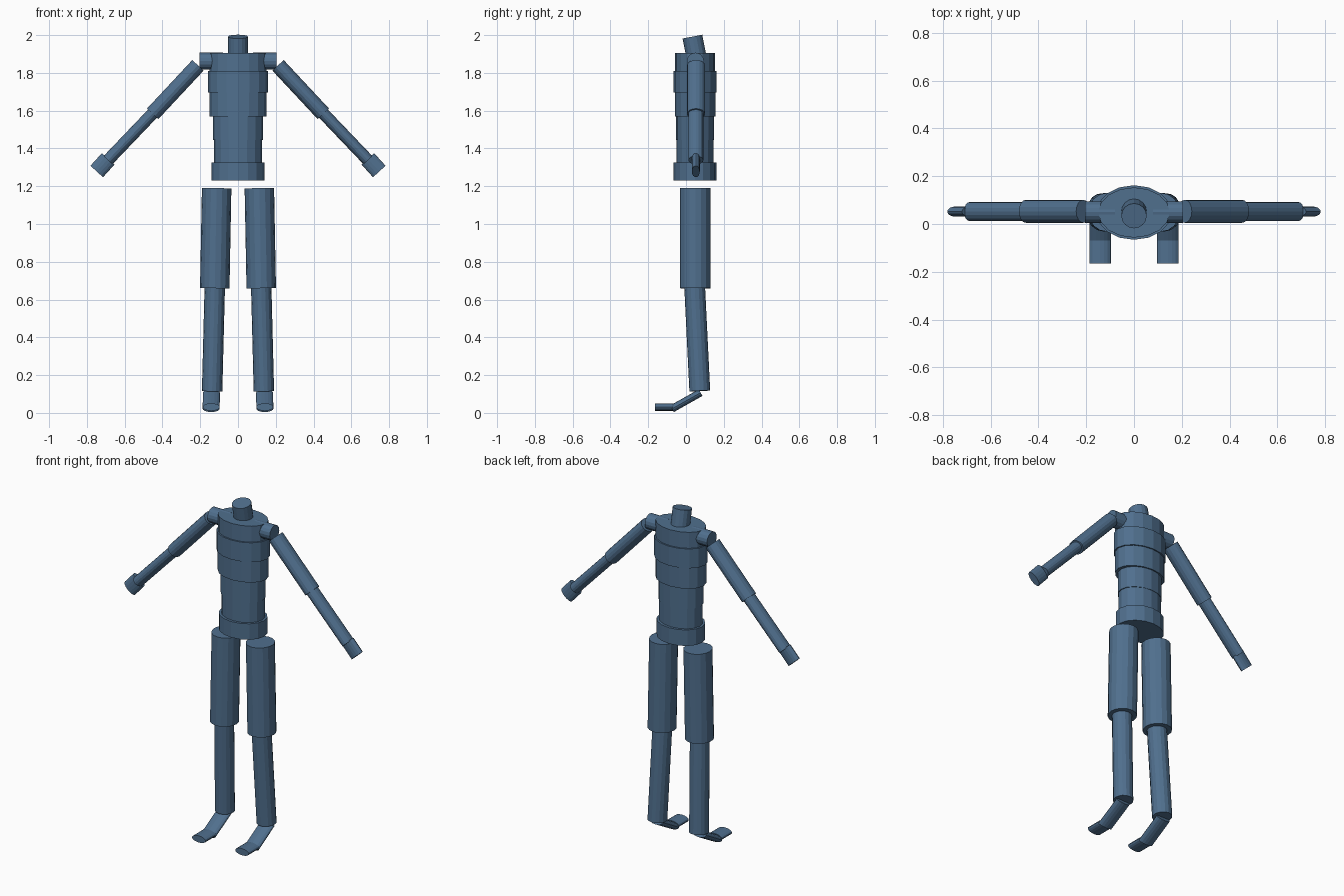
import bpy
import bmesh
from mathutils import Matrix, Vector

if "Cube" in bpy.data.objects:
    bpy.data.objects.remove(bpy.data.objects["Cube"])

SIDES = 16
blue = bpy.data.materials.new("steel blue")
blue.diffuse_color = (0.08, 0.16, 0.27, 1)
blue.use_nodes = True
blue.node_tree.nodes["Principled BSDF"].inputs["Base Color"].default_value = blue.diffuse_color


def tube(name, start, end, wide, deep, across):
    """Elliptical cylinder; 'wide' is its radius along the 'across' direction."""
    start, end = Vector(start), Vector(end)
    axis = (end - start).normalized()
    deep_dir = axis.cross(Vector(across)).normalized()
    wide_dir = deep_dir.cross(axis)
    mid = (start + end) / 2
    frame = Matrix((wide_dir, deep_dir, axis)).transposed().to_4x4()
    bm = bmesh.new()
    bmesh.ops.create_cone(bm, cap_ends=True, segments=SIDES,
                          radius1=1, radius2=1, depth=1)
    bm.transform(Matrix.Translation(mid) @ frame
                 @ Matrix.Diagonal((wide, deep, (end - start).length, 1)))
    bmesh.ops.recalc_face_normals(bm, faces=bm.faces)
    mesh = bpy.data.meshes.new(name)
    bm.to_mesh(mesh)
    bm.free()
    mesh.materials.append(blue)
    obj = bpy.data.objects.new(name, mesh)
    bpy.context.collection.objects.link(obj)
    return obj


X, Y = (1, 0, 0), (0, 1, 0)

# Torso: stacked oval bands, bottom z, top z, half width, half depth
for name, low, high, w, d in [
    ("pelvis", 1.23, 1.325, 0.14, 0.113),
    ("waist", 1.32, 1.45, 0.127, 0.098),
    ("abdomen", 1.445, 1.575, 0.132, 0.1),
    ("ribcage", 1.57, 1.70, 0.15, 0.107),
    ("chest", 1.695, 1.81, 0.158, 0.114),
    ("upper_chest", 1.80, 1.905, 0.15, 0.105),
]:
    tube(name, (0, 0.048, low), (0, 0.048, high), w, d, X)

# Neck, leaning forward
tube("neck", (0, 0.054, 1.89), (0, 0.034, 1.992), 0.053, 0.053, X)

# Limbs: start, end, half width, half depth, width direction
LIMBS = [
    ("shoulder", (0.08, 0.05, 1.862), (0.205, 0.05, 1.862), 0.045, 0.045, Y),
    ("upper_arm", (0.212, 0.053, 1.84), (0.452, 0.053, 1.583), 0.048, 0.041, Y),
    ("forearm", (0.45, 0.052, 1.587), (0.688, 0.052, 1.338), 0.04, 0.032, Y),
    ("hand", (0.687, 0.052, 1.345), (0.748, 0.052, 1.278), 0.021, 0.045, Y),
    ("thigh", (0.113, 0.049, 1.19), (0.123, 0.049, 0.66), 0.078, 0.081, X),
    ("shin", (0.123, 0.046, 0.665), (0.137, 0.073, 0.116), 0.054, 0.055, X),
    ("foot", (0.141, 0.077, 0.107), (0.142, -0.074, 0.022), 0.045, 0.02, X),
    ("toes", (0.142, -0.07, 0.031), (0.142, -0.165, 0.031), 0.045, 0.02, X),
]
for side, s in (("left", 1), ("right", -1)):
    for name, a, b, w, d, across in LIMBS:
        tube(f"{side}_{name}", (s * a[0], a[1], a[2]), (s * b[0], b[1], b[2]),
             w, d, across)
